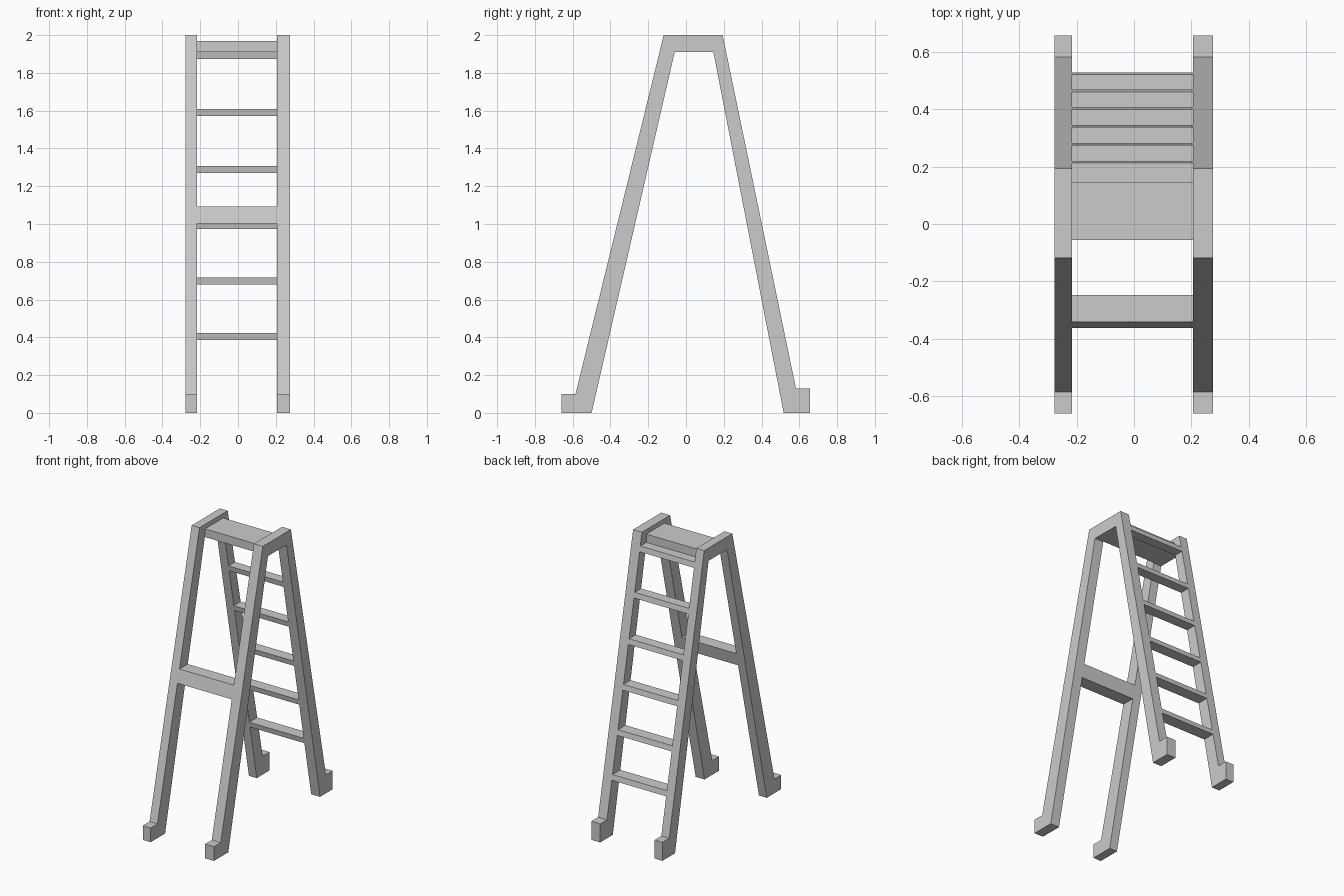
import bpy, bmesh

if "Cube" in bpy.data.objects:
    bpy.data.objects.remove(bpy.data.objects["Cube"])


def extrude_profile(name, pts, x0, x1):
    """Closed (y, z) profile extruded along x."""
    bm = bmesh.new()
    face = bm.faces.new([bm.verts.new((x0, y, z)) for y, z in pts])
    res = bmesh.ops.extrude_face_region(bm, geom=[face])
    verts = [g for g in res["geom"] if isinstance(g, bmesh.types.BMVert)]
    bmesh.ops.translate(bm, vec=(x1 - x0, 0, 0), verts=verts)
    bmesh.ops.recalc_face_normals(bm, faces=bm.faces)
    me = bpy.data.meshes.new(name)
    bm.to_mesh(me)
    bm.free()
    ob = bpy.data.objects.new(name, me)
    bpy.context.collection.objects.link(ob)
    return ob


def on_line(a, b, z):
    """y of the line a-b at height z."""
    return a[0] + (b[0] - a[0]) * (z - a[1]) / (b[1] - a[1])


# Leg edges, (y, z)
front_out = [(-0.585, 0.10), (-0.118, 2.0)]
front_in = [(-0.50, 0.0), (-0.06, 1.91)]
back_out = [(0.582, 0.13), (0.194, 2.0)]
back_in = [(0.517, 0.0), (0.145, 1.91)]

# Side frames with toed feet
frame = ([(-0.66, 0), (-0.66, 0.10)] + front_out + back_out[::-1]
         + [(0.657, 0.13), (0.657, 0)] + back_in + front_in[::-1])
XL, XR = -0.216, 0.206
extrude_profile("left_frame", frame, -0.277, XL)
extrude_profile("right_frame", frame, XR, 0.275)


def crossbar(name, outer, inner, z0, z1):
    """Bar whose faces lie flush with the sloping legs."""
    pts = [(on_line(*outer, z0), z0), (on_line(*outer, z1), z1),
           (on_line(*inner, z1), z1), (on_line(*inner, z0), z0)]
    extrude_profile(name, pts, XL, XR)


# Climbing rungs
for i, z in enumerate((0.387, 0.679, 0.973, 1.27, 1.572, 1.873)):
    crossbar(f"rung_{i + 1}", back_out, back_in, z, z + 0.037)

# Front brace
crossbar("front_brace", front_out, front_in, 1.002, 1.093)

# Top platform
extrude_profile("top_platform", [(-0.056, 1.91), (-0.056, 1.968),
                                 (0.145, 1.968), (0.145, 1.91)], XL, XR)
